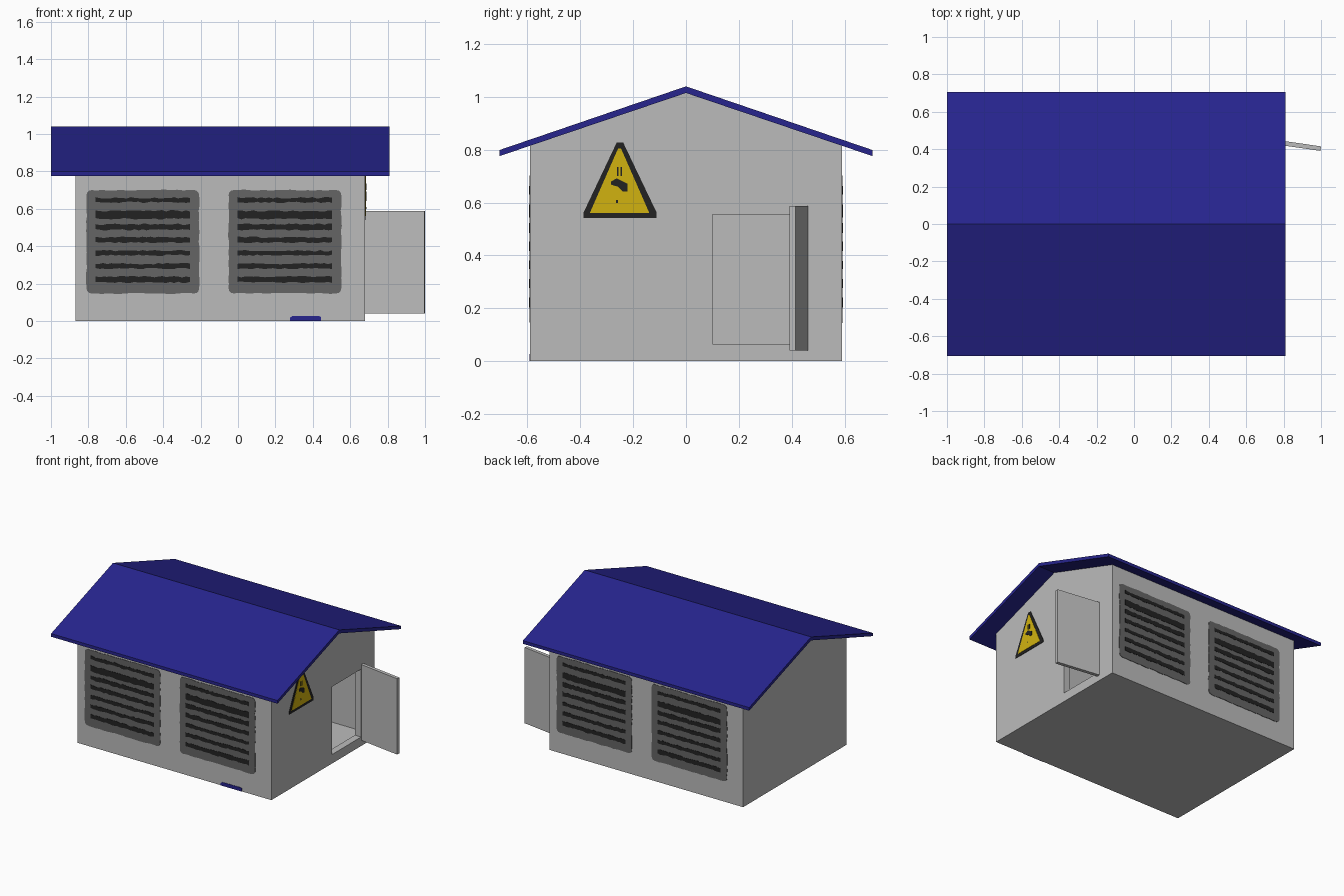
import bpy, bmesh, math, random

if "Cube" in bpy.data.objects:
    bpy.data.objects.remove(bpy.data.objects["Cube"])
random.seed(4)


def material(name, r, g, b):
    m = bpy.data.materials.new(name)
    m.diffuse_color = (r, g, b, 1)
    m.use_nodes = True
    m.node_tree.nodes["Principled BSDF"].inputs["Base Color"].default_value = m.diffuse_color
    return m


GREY = material("wall grey", 0.50, 0.50, 0.50)
BLUE = material("roof blue", 0.020, 0.018, 0.27)
VENT = material("vent grey", 0.13, 0.13, 0.13)
BLACK = material("slat black", 0.016, 0.016, 0.016)
YELLOW = material("warning yellow", 0.64, 0.45, 0.005)

# Main dimensions
X0, X1, Y = -0.87, 0.68, 0.59
WALL = 0.05


def prism(name, polys, place, a, b, mat):
    """Extrude 2D outlines from depth a to b; place maps (u, v, depth) to xyz."""
    bm = bmesh.new()
    for pts in polys:
        lo = [bm.verts.new(place(u, v, a)) for u, v in pts]
        hi = [bm.verts.new(place(u, v, b)) for u, v in pts]
        bm.faces.new(lo)
        bm.faces.new(hi)
        for i in range(len(pts)):
            j = (i + 1) % len(pts)
            bm.faces.new((lo[i], lo[j], hi[j], hi[i]))
    bmesh.ops.recalc_face_normals(bm, faces=bm.faces)
    me = bpy.data.meshes.new(name)
    bm.to_mesh(me)
    bm.free()
    me.materials.append(mat)
    ob = bpy.data.objects.new(name, me)
    bpy.context.collection.objects.link(ob)
    return ob


def along_x(u, v, d):
    return (d, u, v)


def along_z(u, v, d):
    return (u, v, d)


def on_front(u, v, d):
    return (u, -Y - d, v)


def on_back(u, v, d):
    return (X0 + X1 - u, Y + d, v)


def on_right(u, v, d):
    return (X1 + d, u, v)


def rect(u0, u1, v0, v1):
    return [(u0, v0), (u1, v0), (u1, v1), (u0, v1)]


# Gabled body, hollowed out, with a doorway in the right wall
def gable(y, z0, eave, ridge):
    return [(-y, z0), (y, z0), (y, eave), (0, ridge), (-y, eave)]


body = prism("house_body", [gable(Y, 0, 0.819, 1.02)], along_x, X0, X1, GREY)
room = prism("room_cutter", [gable(Y - WALL, 0.05, 0.78, 0.96)], along_x,
             X0 + WALL, X1 - WALL, GREY)
doorway = prism("doorway_cutter", [rect(0.10, 0.435, 0.065, 0.555)], along_x,
                X1 - 0.12, X1 + 0.1, GREY)
bpy.context.view_layer.objects.active = body
for cutter in (room, doorway):
    cutter.hide_render = True
    mod = body.modifiers.new(cutter.name, 'BOOLEAN')
    mod.operation = 'DIFFERENCE'
    mod.solver = 'EXACT'
    mod.object = cutter
    bpy.ops.object.modifier_apply(modifier=mod.name)
    bpy.data.objects.remove(cutter)

# Roof: one bent sheet with overhanging eaves
prism("roof", [[(-0.706, 0.776), (0, 1.015), (0.706, 0.776),
                (0.706, 0.799), (0, 1.04), (-0.706, 0.799)]],
      along_x, -1.0, 0.81, BLUE)

# Open door, swung a little past square
prism("door", [[(0.681, 0.461), (1.0, 0.415), (0.997, 0.391), (0.678, 0.437)]],
      along_z, 0.04, 0.588, GREY)


# Vent panels with uneven edges and wavy slats
def rough_panel(u0, u1, v0, v1, r=0.025, n=18):
    corners = [(u0 + r, v0 + r, 180), (u1 - r, v0 + r, 270),
               (u1 - r, v1 - r, 0), (u0 + r, v1 - r, 90)]
    arcs = [[(cx + r * math.cos(math.radians(a + t)),
              cy + r * math.sin(math.radians(a + t))) for t in (0, 30, 60, 90)]
            for cx, cy, a in corners]
    pts = []
    for i, arc in enumerate(arcs):
        pts += arc
        (ax, ay), (bx, by) = arc[-1], arcs[(i + 1) % 4][0]
        for k in range(1, n):
            j = random.uniform(-0.003, 0.003)
            f = k / n
            pts.append((ax + (bx - ax) * f + (j if i % 2 else 0),
                        ay + (by - ay) * f + (0 if i % 2 else j)))
    return pts


def wavy_slat(u0, u1, z, h, n=24):
    us = [u0 + (u1 - u0) * k / n for k in range(n + 1)]
    low = [(u, z - h / 2 + random.uniform(-0.004, 0.004)) for u in us]
    top = [(u, z + h / 2 + random.uniform(-0.004, 0.004)) for u in us]
    return low + top[::-1]


SLATS = [(0.647, 0.024), (0.568, 0.042), (0.503, 0.03), (0.434, 0.028),
         (0.364, 0.024), (0.294, 0.026), (0.222, 0.03)]
for side, place in (("front", on_front), ("back", on_back)):
    for label, u in (("a", -0.81), ("b", -0.05)):
        prism(f"{side}_vent_panel_{label}", [rough_panel(u, u + 0.602, 0.148, 0.70)],
              place, -0.002, 0.003, VENT)
        prism(f"{side}_vent_slats_{label}",
              [wavy_slat(u + 0.047, u + 0.553, z, h) for z, h in SLATS],
              place, -0.002, 0.005, BLACK)

# Small blue mark at the foot of the front wall
prism("front_blue_mark", [[(0.277, 0.0), (0.445, 0.0), (0.445, 0.022),
                           (0.435, 0.026), (0.29, 0.026), (0.277, 0.018)]],
      on_front, -0.002, 0.003, BLUE)

# Triangular warning sign on the right gable
prism("sign_border", [[(-0.388, 0.541), (-0.111, 0.541), (-0.111, 0.562),
                       (-0.238, 0.828), (-0.262, 0.828), (-0.388, 0.562)]],
      on_right, -0.002, 0.003, BLACK)
prism("sign_face", [[(-0.364, 0.561), (-0.139, 0.561), (-0.246, 0.805),
                     (-0.257, 0.805)]], on_right, -0.002, 0.005, YELLOW)
prism("sign_symbol", [rect(-0.262, -0.256, 0.70, 0.735),
                      rect(-0.248, -0.242, 0.70, 0.735),
                      [(-0.283, 0.68), (-0.262, 0.692), (-0.222, 0.672),
                       (-0.222, 0.642), (-0.24, 0.642), (-0.258, 0.660),
                       (-0.283, 0.668)],
                      rect(-0.265, -0.258, 0.598, 0.61)],
      on_right, -0.002, 0.007, BLACK)
